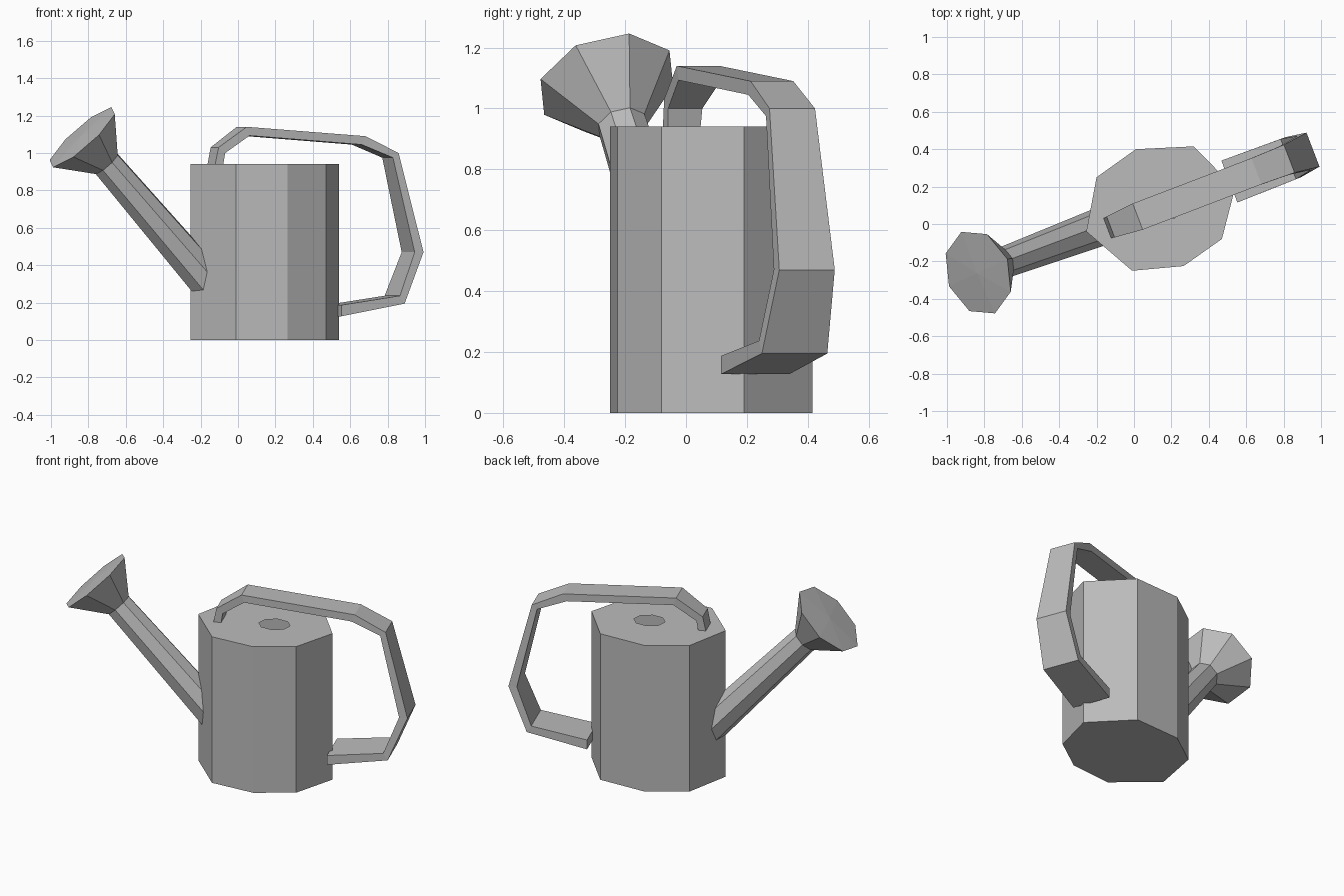
import bpy
from math import cos, sin, radians
from mathutils import Vector

cube = bpy.data.objects.get("Cube")
if cube:
    bpy.data.objects.remove(cube, do_unlink=True)

metal = bpy.data.materials.new("plain grey metal")
metal.use_nodes = True
GREY = (0.5, 0.5, 0.5, 1)
metal.diffuse_color = GREY
metal.node_tree.nodes["Principled BSDF"].inputs["Base Color"].default_value = GREY


def make(name, verts, faces):
    mesh = bpy.data.meshes.new(name)
    mesh.from_pydata([tuple(v) for v in verts], [], faces)
    mesh.materials.append(metal)
    obj = bpy.data.objects.new(name, mesh)
    bpy.context.collection.objects.link(obj)
    return obj


def skin(rings):
    """Quads joining consecutive rings of equal size, facing outwards."""
    n = len(rings[0])
    verts = [v for ring in rings for v in ring]
    faces = []
    for r in range(len(rings) - 1):
        for i in range(n):
            a, b = r * n + i, r * n + (i + 1) % n
            faces.append((a, b, b + n, a + n))
    return verts, faces


# Handle plane: along is its horizontal direction, across its width
along = Vector((0.934, 0.357, 0))
across = Vector((-0.357, 0.934, 0))

# Body: eight-sided can with an open filler hole in the top
outline = [(-0.255, -0.04), (-0.01, -0.25), (0.265, -0.225), (0.47, -0.08),
           (0.54, 0.19), (0.32, 0.415), (0.01, 0.40), (-0.20, 0.25)]
hole_centre = Vector((0.19, 0.10, 0.94))
hole = [hole_centre + along * 0.094 * cos(radians(180 + 45 * i))
        + across * 0.074 * sin(radians(180 + 45 * i)) for i in range(8)]
verts, faces = skin([[(x, y, 0) for x, y in outline],
                     [(x, y, 0.94) for x, y in outline], hole])
make("body", verts, faces + [tuple(reversed(range(8)))])

# Handle: flat strap, each station is outer x, z, inner x, z and width
stations = [(-0.15, 0.90, -0.105, 0.90, 0.112),
            (-0.125, 1.03, -0.09, 1.00, 0.12),
            (0.02, 1.14, 0.035, 1.093, 0.15),
            (0.655, 1.09, 0.635, 1.045, 0.15),
            (0.83, 1.00, 0.80, 0.975, 0.16),
            (0.957, 0.47, 0.91, 0.47, 0.195),
            (0.85, 0.195, 0.825, 0.237, 0.23),
            (0.51, 0.127, 0.51, 0.187, 0.24)]
rings = []
for xo, zo, xi, zi, w in stations:
    outer = Vector((xo, 0.032 + 0.382 * xo, zo))
    inner = Vector((xi, 0.032 + 0.382 * xi, zi))
    side = across * w / 2
    rings.append([outer - side, inner - side, inner + side, outer + side])
verts, faces = skin(rings)
last = len(verts)
make("handle", verts, faces + [(3, 2, 1, 0), tuple(range(last - 4, last))])

# Spout and rose share one slanted axis
axis = Vector((-0.645, -0.227, 0.727)).normalized()
rim_centre = Vector((-0.833, -0.26, 1.085))
up = Vector((0.757, -0.067, 0.65))
up = (up - axis * up.dot(axis)).normalized()
right = axis.cross(up)


def ring(centre, radius):
    return [centre + up * radius * cos(radians(22.5 + 45 * i))
            + right * radius * sin(radians(22.5 + 45 * i)) for i in range(8)]


neck = Vector((-0.705, -0.21, 0.945))
foot = Vector((-0.14, 0.0, 0.285))
verts, faces = skin([ring(foot, 0.104), ring(neck, 0.084)])
make("spout", verts, faces + [tuple(reversed(range(8)))])

# Rose: flared cone closed by a very shallow fan
verts, faces = skin([ring(neck, 0.084), ring(rim_centre, 0.236)])
verts.append(rim_centre + axis * 0.01)
make("rose", verts, faces + [(8 + i, 8 + (i + 1) % 8, 16) for i in range(8)])
